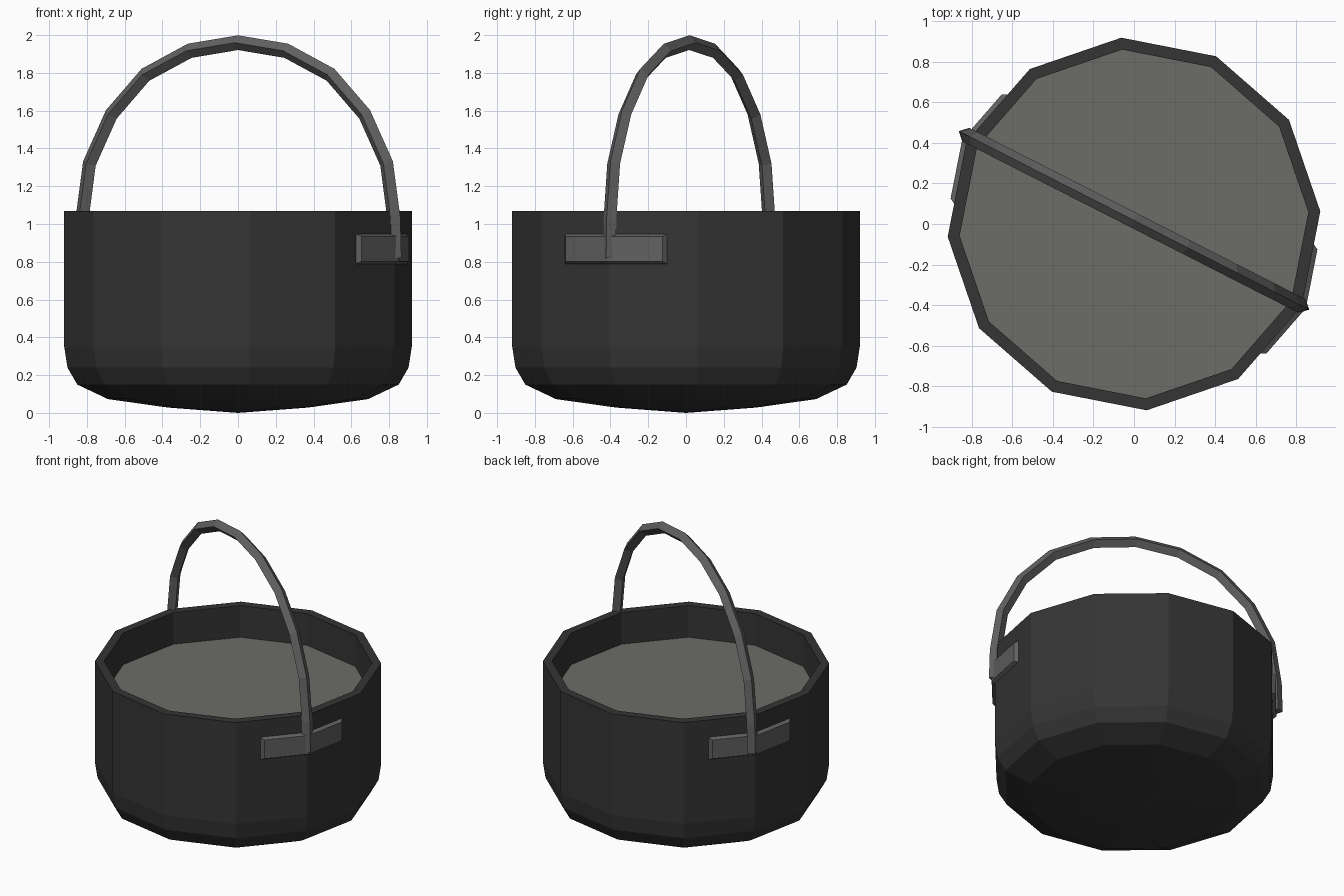
import bpy, math
from mathutils import Vector

if "Cube" in bpy.data.objects:
    bpy.data.objects.remove(bpy.data.objects["Cube"])

SIDES, R, TURN = 12, 0.922, math.radians(3.9)
LEVEL = 0.845


def material(name, rgb):
    m = bpy.data.materials.new(name)
    m.diffuse_color = (*rgb, 1)
    m.use_nodes = True
    m.node_tree.nodes["Principled BSDF"].inputs["Base Color"].default_value = m.diffuse_color
    return m


def add(name, verts, faces, mat):
    me = bpy.data.meshes.new(name)
    me.from_pydata(verts, [], faces)
    me.materials.append(mat)
    ob = bpy.data.objects.new(name, me)
    bpy.context.collection.objects.link(ob)
    return ob


def ring(r, z):
    return [(r * math.cos(TURN + math.tau * i / SIDES),
             r * math.sin(TURN + math.tau * i / SIDES), z) for i in range(SIDES)]


def bridge(rings, n):
    return [(k * n + i, k * n + (i + 1) % n, (k + 1) * n + (i + 1) % n, (k + 1) * n + i)
            for k in range(rings - 1) for i in range(n)]


iron = material("dark_iron", (0.035, 0.035, 0.035))
steel = material("worn_steel", (0.12, 0.12, 0.12))
broth = material("broth", (0.15, 0.15, 0.135))

# Pot body: profile from the base up, over the rim and down the inside
profile = [(0.37, 0.028), (0.69, 0.073), (0.853, 0.15), (0.905, 0.24), (R, 0.35),
           (R, 1.07), (0.863, 1.07), (0.863, LEVEL)]
verts = [v for r, z in profile for v in ring(r, z)]
faces = bridge(len(profile), SIDES)
verts.append((0, 0, 0))
faces += [((i + 1) % SIDES, i, len(verts) - 1) for i in range(SIDES)]
add("pot", verts, faces, iron)

# Liquid surface
add("liquid", ring(0.863, LEVEL), [tuple(range(SIDES))], broth)

# Bail handle: diamond section swept along an arch
half = [(0.932, 0.82), (0.926, 1.03), (0.883, 1.32), (0.753, 1.58), (0.55, 1.79), (0.287, 1.917)]
path = [Vector(p) for p in half + [(0, 1.96)] + [(-s, z) for s, z in reversed(half)]]
a = math.radians(-27)
along, side = Vector((math.cos(a), math.sin(a), 0)), Vector((-math.sin(a), math.cos(a), 0))
verts = []
for i, p in enumerate(path):
    t = (path[min(i + 1, len(path) - 1)] - path[max(i - 1, 0)]).normalized()
    out = along * t.y + Vector((0, 0, -t.x))
    c = Vector((0, 0.018, 0)) + along * p.x + Vector((0, 0, p.y))
    verts += [c + out * 0.039, c + side * 0.038, c - out * 0.039, c - side * 0.038]
n = len(verts)
add("handle", verts, bridge(len(path), 4) + [(3, 2, 1, 0), (n - 4, n - 3, n - 2, n - 1)], steel)


# Bevelled mounting plates folded around two opposite pot corners
def plate_points(radius, reach, z0, z1, turn):
    def corner(k):
        ang = TURN + turn + math.tau * k / SIDES
        return Vector((radius * math.cos(ang), radius * math.sin(ang), 0))
    v = corner(-1)
    line = [v + (corner(-2) - v).normalized() * reach, v, v + (corner(0) - v).normalized() * reach]
    return [(p.x, p.y, z) for z in (z0, z1) for p in line]


for name, turn in (("right_plate", 0), ("left_plate", math.pi)):
    verts = plate_points(R - 0.004, 0.313, 0.787, 0.95, turn) + \
        plate_points(R + 0.023, 0.296, 0.802, 0.935, turn)
    loop = [0, 1, 2, 5, 4, 3]
    faces = [(6, 7, 10, 9), (7, 8, 11, 10), (1, 0, 3, 4), (2, 1, 4, 5)]
    for i in range(6):
        p, q = loop[i], loop[(i + 1) % 6]
        faces.append((p, q, q + 6, p + 6))
    add(name, verts, faces, steel)

# Flip any inward-facing normals on the closed parts
import bmesh
for name in ("handle", "right_plate", "left_plate"):
    me = bpy.data.objects[name].data
    bm = bmesh.new()
    bm.from_mesh(me)
    bmesh.ops.recalc_face_normals(bm, faces=bm.faces)
    bm.to_mesh(me)
    bm.free()
